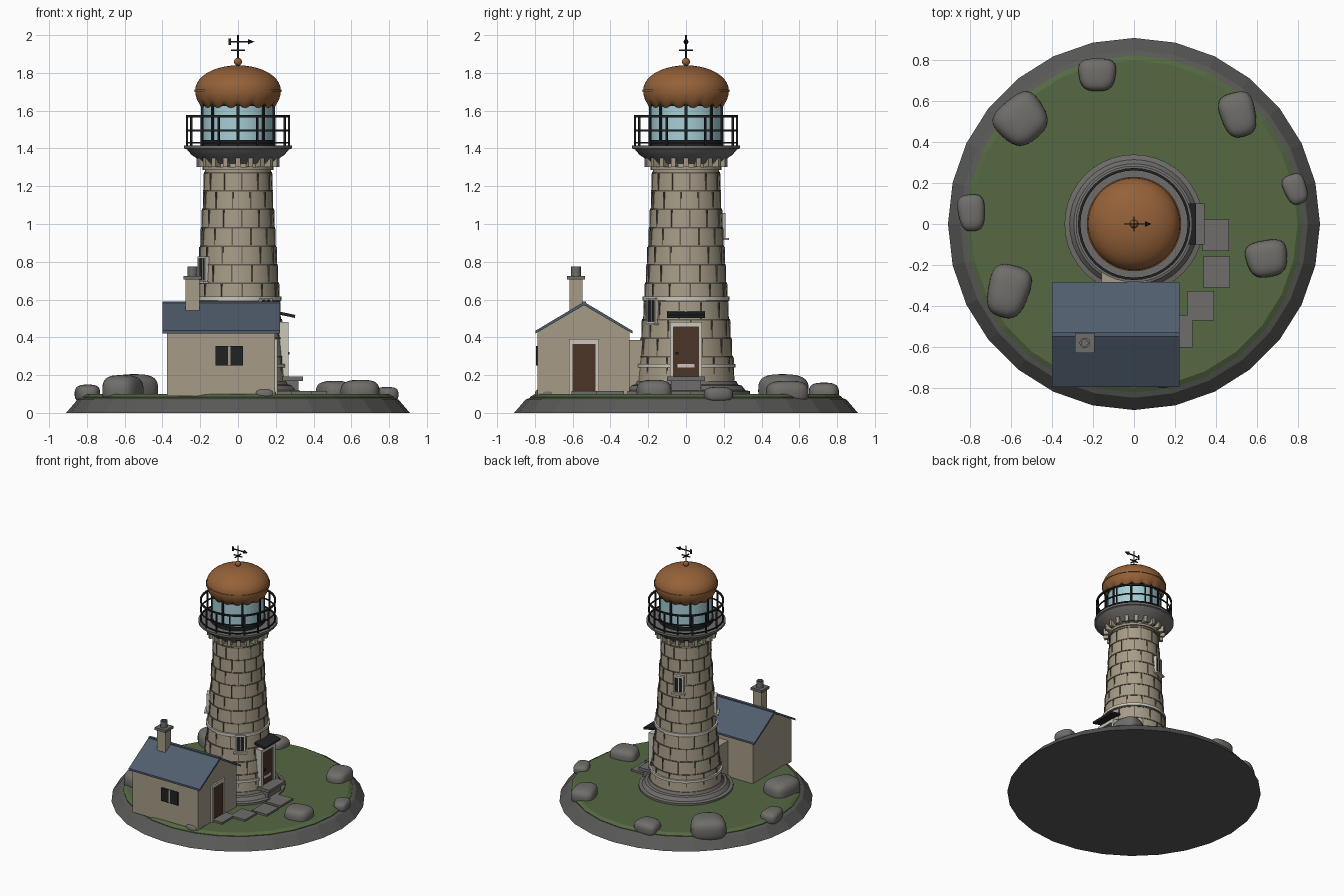
import bpy, bmesh, math
from mathutils import Matrix, Vector

if "Cube" in bpy.data.objects:
    bpy.data.objects.remove(bpy.data.objects["Cube"])

def mat(name, r, g, b):
    m = bpy.data.materials.new(name)
    m.diffuse_color = (r, g, b, 1)
    m.use_nodes = True
    m.node_tree.nodes["Principled BSDF"].inputs["Base Color"].default_value = m.diffuse_color
    return m

TAN = mat("stone", .38, .33, .24)
MORTAR = mat("mortar", .13, .11, .08)
PALE = mat("trim", .60, .57, .50)
GREY = mat("grey_stone", .16, .155, .145)
ROCK = mat("rock", .10, .10, .095)
GRASS = mat("grass", .09, .14, .055)
SLATE = mat("slate", .08, .11, .15)
COPPER = mat("copper", .30, .12, .04)
IRON = mat("iron", .015, .016, .018)
GLASS = mat("glass", .38, .62, .68)
WOOD = mat("wood", .07, .035, .02)

def finish(bm, name, material, smooth=0):
    bmesh.ops.remove_doubles(bm, verts=bm.verts, dist=1e-5)
    bmesh.ops.recalc_face_normals(bm, faces=bm.faces)
    me = bpy.data.meshes.new(name)
    bm.to_mesh(me)
    bm.free()
    ob = bpy.data.objects.new(name, me)
    bpy.context.collection.objects.link(ob)
    me.materials.append(material)
    if smooth:
        bpy.ops.object.select_all(action='DESELECT')
        bpy.context.view_layer.objects.active = ob
        ob.select_set(True)
        bpy.ops.object.shade_smooth_by_angle(angle=math.radians(smooth))
    return ob

def lathe(name, prof, material, n=40, closed=False, smooth=30, warp=None):
    bm = bmesh.new()
    rings = []
    for i in range(n):
        a = 2 * math.pi * i / n
        ring = []
        for r, z in prof:
            z2 = warp(a, z) if warp else z
            ring.append(bm.verts.new((r * math.cos(a), r * math.sin(a), z2)))
        rings.append(ring)
    m = len(prof)
    for i in range(n):
        p, q = rings[i], rings[(i + 1) % n]
        for j in range(m if closed else m - 1):
            k = (j + 1) % m
            vs = [p[j], q[j], q[k], p[k]]
            if prof[j][0] == 0:
                vs.remove(q[j])
            if prof[k][0] == 0:
                vs.remove(q[k])
            if len(vs) > 2:
                bm.faces.new(vs)
    return finish(bm, name, material, smooth)

def ring(name, r, w, z0, z1, material, n=40):
    return lathe(name, [(r - w, z0), (r, z0), (r, z1), (r - w, z1)], material, n, True)

def polar(deg, r=0, z=0):
    return Matrix.Rotation(math.radians(deg), 4, 'Z') @ Matrix.Translation((r, 0, z))

def boxes(name, items, material):
    """items: (matrix, centre, size)"""
    bm = bmesh.new()
    for m, c, s in items:
        bmesh.ops.create_cube(bm, size=1, matrix=m @ Matrix.Translation(c) @ Matrix.Diagonal((*s, 1)))
    return finish(bm, name, material)

I = Matrix.Identity(4)

def span(name, lo, hi, material):
    c = [(a + b) / 2 for a, b in zip(lo, hi)]
    return boxes(name, [(I, c, [b - a for a, b in zip(lo, hi)])], material)

def prism(name, prof, x0, x1, material):
    bm = bmesh.new()
    f = bm.faces.new([bm.verts.new((x0, y, z)) for y, z in prof])
    ext = bmesh.ops.extrude_face_region(bm, geom=[f])['geom']
    bmesh.ops.translate(bm, vec=(x1 - x0, 0, 0), verts=[v for v in ext if isinstance(v, bmesh.types.BMVert)])
    bm.faces.ensure_lookup_table()
    return finish(bm, name, material)

# island
lathe("island_rock", [(0, 0), (.91, 0), (.85, .07), (.825, .08), (0, .08)], ROCK, 28, smooth=0)
lathe("grass", [(0, .07), (.825, .07), (.825, .085), (.80, .10), (0, .10)], GRASS, 28, smooth=0)

# boulders: rounded blocks (x, y, half x, half y, top z, turn)
def boulder(i, x, y, sx, sy, top, rot):
    bm = bmesh.new()
    bmesh.ops.create_cube(bm, size=2)
    bmesh.ops.subdivide_edges(bm, edges=bm.edges, cuts=7, use_grid_fill=True)
    zc = .08 + (top - .08) * .3
    for v in bm.verts:
        p = v.co
        k = sum(abs(c) ** 3 for c in p) ** (1 / 3)
        v.co = Vector((p.x / k * sx, p.y / k * sy, p.z / k * (top - zc)))
        v.co.x *= 1 + .12 * v.co.y / sy
    bmesh.ops.transform(bm, verts=bm.verts, matrix=Matrix.Translation((x, y, zc)) @ Matrix.Rotation(math.radians(rot), 4, 'Z'))
    finish(bm, f"boulder_{i}", GREY, 60)

for i, b in enumerate([(-.18, .73, .09, .08, .16, 0), (-.55, .51, .125, .115, .205, 40),
                       (.51, .535, .085, .11, .17, 15), (.79, .17, .055, .075, .137, 20),
                       (.65, -.17, .10, .09, .175, 10), (-.795, .055, .065, .09, .15, 5),
                       (-.615, -.33, .10, .13, .20, -15), (.14, -.745, .06, .055, .13, 0)]):
    boulder(i, *b)

# tower shaft and plinth
def rad(z):
    t = (1.3 - z) / 1.1
    return .175 + .05 * t + .03 * t * t

lathe("plinth", [(.0, .09), (.34, .09), (.34, .115), (.315, .12), (.295, .145), (.275, .15), (.265, .17), (0, .17)], GREY)
zs = [.16 + 1.18 * i / 12 for i in range(13)]
lathe("tower", [(0, .15)] + [(rad(z), z) for z in zs] + [(0, 1.34)], TAN)

# masonry courses and staggered joints
joints = []
courses = [.20 + .0975 * i for i in range(12)]
for i, z in enumerate(courses):
    r = rad(z)
    if i:
        lathe(f"course_{i}", [(r - .01, z - .004), (r + .004, z - .004), (r + .004, z + .004), (r - .01, z + .004)], MORTAR, closed=True)
    if i < 11:
        for k in range(12):
            joints.append((polar(k * 30 + (i % 2) * 15 + 6, rad(z + .05), z + .049), (0, 0, 0), (.009, .007, .088)))
boxes("vertical_joints", joints, MORTAR)
for z in (.25, .605):
    ring(f"band_{z}", rad(z) + .012, .03, z - .01, z + .01, PALE)

# windows: angle, centre height
frames, panes = [], []
for a, z in ((-51, .54), (210, .76), (110, .99)):
    m = polar(a, rad(z), z)
    for s in (-1, 1):
        frames.append((m, (.0, s * .033, 0), (.035, .01, .13)))
        frames.append((m, (.0, 0, s * .063), (.035, .076, .012)))
        panes.append((m, (.0, s * .0155, 0), (.022, .025, .116)))
    frames.append((m, (.0, 0, 0), (.026, .006, .12)))
    frames.append((m, (.01, 0, -.07), (.045, .095, .012)))
boxes("tower_window_frames", frames, PALE)
boxes("tower_window_panes", panes, IRON)

# tower door
boxes("tower_door_frame", [(I, (.235, s * .075, .335), (.065, .02, .29)) for s in (-1, 1)] +
      [(I, (.235, 0, .468), (.065, .17, .026))], PALE)
span("tower_door", (.2, -.066, .19), (.258, .066, .456), WOOD)
boxes("door_canopy", [(Matrix.Translation((.258, 0, .52)) @ Matrix.Rotation(math.radians(12), 4, 'Y'), (0, 0, 0), (.09, .2, .016))], IRON)
boxes("door_knob", [(I, (.265, -.048, .315), (.014, .014, .014))], IRON)
span("door_step", (.2, -.1, .17), (.345, .1, .193), GREY)
span("lower_step", (.2, -.08, .1), (.32, .08, .17), GREY)

# gallery with brackets
lathe("gallery", [(0, 1.32), (.19, 1.32), (.215, 1.345), (.245, 1.365), (.27, 1.395), (.285, 1.40), (.285, 1.416), (0, 1.416)], GREY)
boxes("brackets", [(polar(k * 18, .196, 1.328), (0, 0, 0), (.05, .026, .055)) for k in range(20)], TAN)
ring("neck_ring", .188, .03, 1.285, 1.302, TAN)

# railing
for z, w in ((1.57, .012), (1.495, .008), (1.43, .008)):
    ring(f"rail_{z}", .274, w, z - w / 2, z + w / 2, IRON)
boxes("rail_posts", [(polar(k * 22.5, .269, 1.492), (0, 0, 0), (.01, .01, .155)) for k in range(16)], IRON)

# lantern room
lathe("lantern_glass", [(0, 1.41), (.188, 1.41), (.188, 1.66), (0, 1.66)], GLASS, 24)
ring("lantern_sill", .198, .03, 1.415, 1.445, IRON)
ring("lantern_head", .197, .03, 1.625, 1.66, IRON)
boxes("glazing_bars", [(polar(k * 45, .188, 1.53), (0, 0, 0), (.018, .014, .24)) for k in range(8)], IRON)

# scalloped dome
dome = [(.226 * math.cos(t), 1.71 + .13 * math.sin(t)) for t in [math.pi / 2 * i / 10 for i in range(10)]] + [(0, 1.84)]
scallop = lambda a, z: z - .02 * abs(math.sin(8 * a)) if z < 1.64 else z
lathe("dome", [(.192, 1.635), (.198, 1.638), (.218, 1.66), (.226, 1.69)] + dome, COPPER, 96, warp=scallop, smooth=40)
ring("dome_rib", .231, .02, 1.70, 1.712, COPPER, 64)
lathe("finial_ball", [(0, 1.838)] + [(.021 * math.sin(t), 1.859 - .021 * math.cos(t)) for t in [math.pi * i / 8 for i in range(1, 8)]] + [(0, 1.88)], COPPER, 16)

# weather vane
lathe("vane_mast", [(0, 1.87), (.005, 1.87), (.004, 2.0), (0, 2.0)], IRON, 8)
boxes("vane_arms", [(I, (0, 0, 1.92), (.072, .007, .007)), (I, (0, 0, 1.92), (.007, .072, .007)),
                    (I, (.01, 0, 1.965), (.115, .007, .007)), (I, (-.044, 0, 1.965), (.012, .006, .035))], IRON)
tip = lathe("vane_tip", [(0, 0), (.014, 0), (0, .034)], IRON, 8)
tip.matrix_world = Matrix.Translation((.053, 0, 1.965)) @ Matrix.Rotation(math.pi / 2, 4, 'Y')

# keeper house
prism("house_walls", [(-.785, .09), (-.30, .09), (-.30, .43), (-.5425, .572), (-.785, .43)], -.375, .197, TAN)
prism("house_roof", [(-.797, .435), (-.54, .588), (-.284, .435), (-.284, .42), (-.54, .57), (-.797, .42)], -.40, .223, SLATE)
boxes("roof_ridge", [(I, (-.0885, -.54, .584), (.623, .022, .012))], SLATE)
span("link_passage", (-.16, -.42, .09), (.06, -.15, .385), TAN)
boxes("house_door_frame", [(I, (.197, -.54 + s * .07, .245), (.024, .018, .29)) for s in (-1, 1)] +
      [(I, (.197, -.54, .378), (.024, .158, .025))], PALE)
span("house_door", (.18, -.605, .1), (.203, -.475, .367), WOOD)
boxes("house_window_panes", [(I, (x, -.785, .303), (.066, .016, .104)) for x in (-.086, -.006)], IRON)
boxes("house_window_sill", [(I, (-.046, -.787, .303), (.014, .012, .104))], TAN)

# chimney
span("chimney", (-.277, -.617, .5), (-.205, -.547, .71), TAN)
span("chimney_cap", (-.289, -.630, .705), (-.193, -.534, .725), GREY)
lathe("chimney_pot", [(.016, .725), (.026, .72), (.026, .775), (.016, .775)], GREY, 12, True).location = (-.241, -.582, 0)

# paving stones
boxes("paving", [(I, (x, y, .105), (w, d, .02)) for x, y, w, d in
      ((.40, -.055, .13, .155), (.405, -.235, .13, .15), (.327, -.40, .13, .145), (.22, -.525, .13, .16))], GREY)
